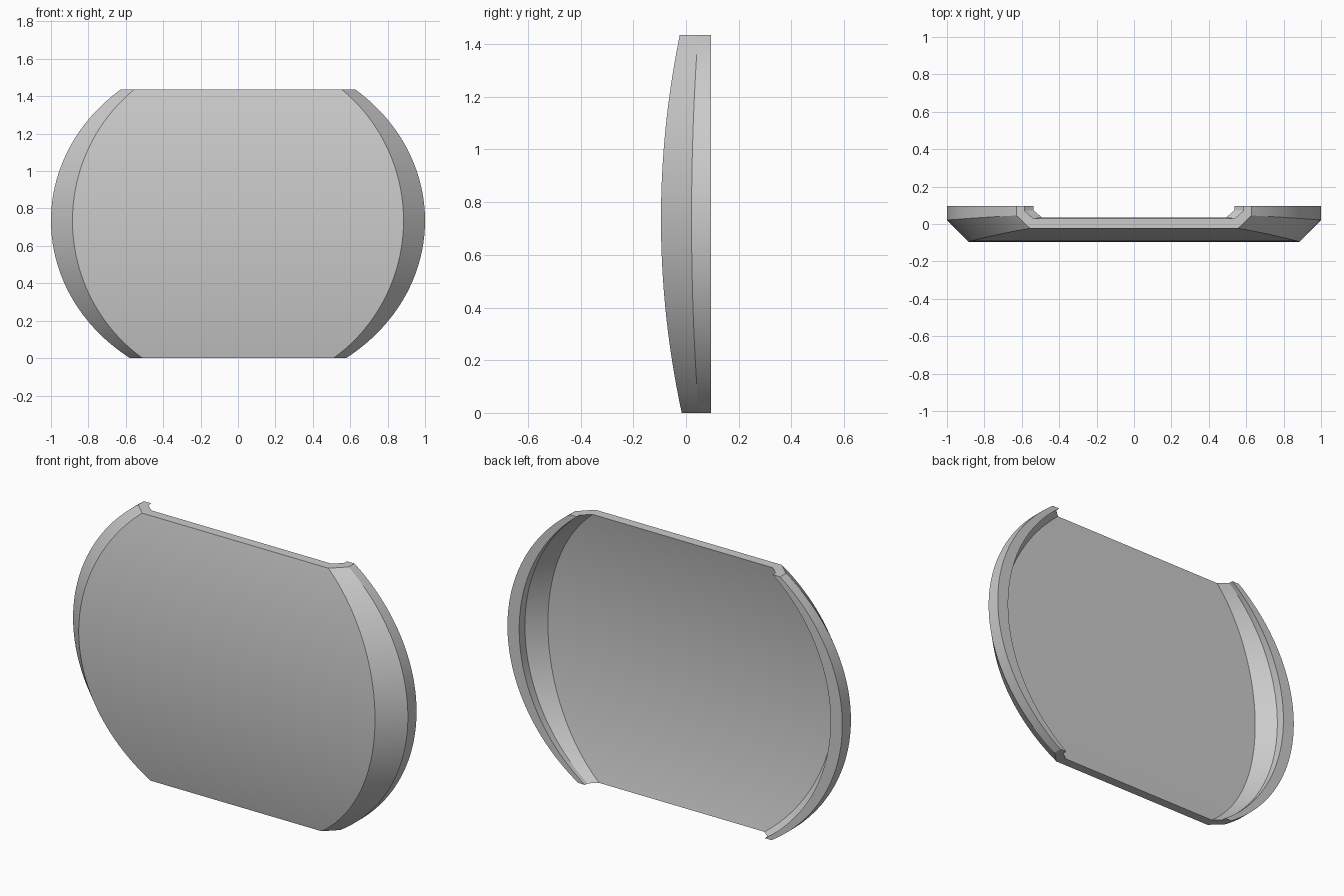
import bpy
import bmesh
import math

HEIGHT = 1.435      # overall height
MID = 0.735         # height of the widest point
RADIUS = 0.90       # vertical half-axis of the side curve
BACK = 0.095        # plane of the rear rim
ROWS = 64

cube = bpy.data.objects.get("Cube")
if cube:
    bpy.data.objects.remove(cube, do_unlink=True)


def make_material(name, color):
    mat = bpy.data.materials.new(name)
    mat.use_nodes = True
    mat.diffuse_color = color
    mat.node_tree.nodes["Principled BSDF"].inputs["Base Color"].default_value = color
    return mat


def section(z):
    """Closed channel-shaped outline of the shell at height z."""
    d = z - MID
    w = math.sqrt(1 - (d / RADIUS) ** 2)
    front = -0.095 + 0.146 * d * d
    shoulder = 0.021 + 0.05 * d * d
    half = [
        (0.885 * w, front),             # front panel edge
        (w, shoulder),                  # end of the bevel
        (w, BACK),                      # outer rim
        (0.93 * w, BACK),               # inner rim
        (0.93 * w, shoulder + 0.025),   # rim step
        (0.855 * w, front + 0.052),     # inner panel edge
    ]
    return half + [(-x, y) for x, y in reversed(half)]


# Curved shell: sections lofted from bottom to top, denser near the ends
bm = bmesh.new()
rings = []
for i in range(ROWS + 1):
    z = HEIGHT * (1 - math.cos(math.pi * i / ROWS)) / 2
    rings.append([bm.verts.new((x, y, z)) for x, y in section(z)])
for low, high in zip(rings, rings[1:]):
    n = len(low)
    for j in range(n):
        k = (j + 1) % n
        bm.faces.new((low[j], low[k], high[k], high[j]))

# End caps
bm.faces.new(rings[0])
bm.faces.new(rings[-1])
bmesh.ops.recalc_face_normals(bm, faces=bm.faces)

mesh = bpy.data.meshes.new("curved_panel")
bm.to_mesh(mesh)
bm.free()
panel = bpy.data.objects.new("curved_panel", mesh)
bpy.context.collection.objects.link(panel)
mesh.materials.append(make_material("plain grey", (0.6, 0.6, 0.6, 1)))

# Smooth curves, crisp profile edges
bpy.ops.object.select_all(action="DESELECT")
panel.select_set(True)
bpy.context.view_layer.objects.active = panel
bpy.ops.object.shade_smooth_by_angle(angle=math.radians(20))
